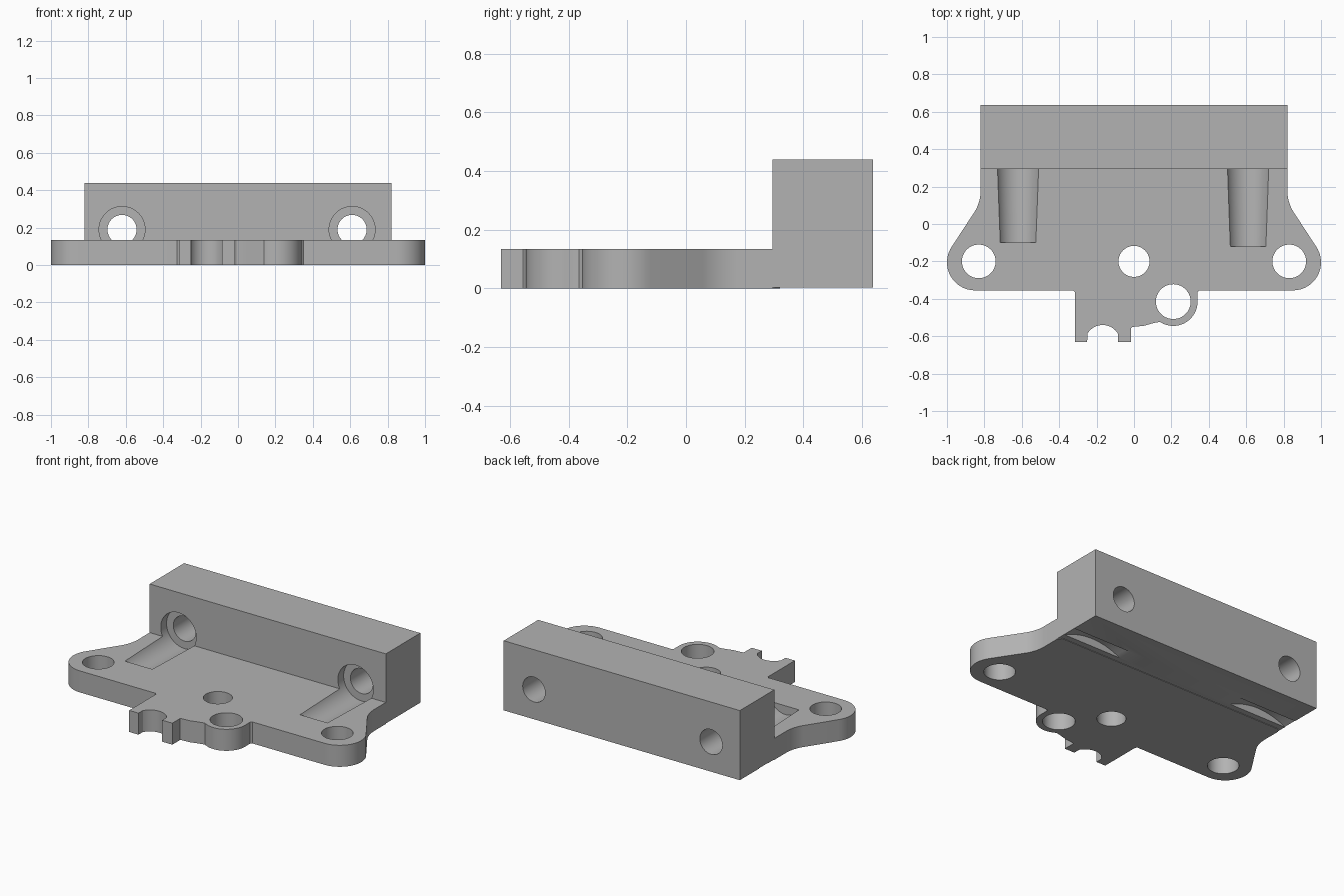
import bpy, bmesh, math
from mathutils import Matrix, Vector

if "Cube" in bpy.data.objects:
    bpy.data.objects.remove(bpy.data.objects["Cube"], do_unlink=True)

grey = bpy.data.materials.new("plain_grey")
grey.use_nodes = True
grey.diffuse_color = (0.45, 0.45, 0.45, 1)
grey.node_tree.nodes["Principled BSDF"].inputs["Base Color"].default_value = (0.45, 0.45, 0.45, 1)


def make_object(name, bm):
    bmesh.ops.recalc_face_normals(bm, faces=bm.faces)
    mesh = bpy.data.meshes.new(name)
    bm.to_mesh(mesh)
    bm.free()
    mesh.materials.append(grey)
    obj = bpy.data.objects.new(name, mesh)
    bpy.context.collection.objects.link(obj)
    return obj


def prism(name, points, offset):
    """Extrude a closed 3D outline along an offset."""
    bm = bmesh.new()
    face = bm.faces.new([bm.verts.new(p) for p in points])
    extruded = bmesh.ops.extrude_face_region(bm, geom=[face])["geom"]
    moved = [v for v in extruded if isinstance(v, bmesh.types.BMVert)]
    bmesh.ops.translate(bm, verts=moved, vec=offset)
    return make_object(name, bm)


def cone(name, start, end, r1, r2):
    """Round solid between two points."""
    a, b = Vector(start), Vector(end)
    turn = (b - a).to_track_quat("Z", "Y").to_matrix().to_4x4()
    bm = bmesh.new()
    bmesh.ops.create_cone(bm, cap_ends=True, segments=64, radius1=r1, radius2=r2,
                          depth=(b - a).length,
                          matrix=Matrix.Translation((a + b) / 2) @ turn)
    return make_object(name, bm)


def arc(cx, cy, r, a0, a1, n=16):
    angles = [math.radians(a0 + (a1 - a0) * i / n) for i in range(n + 1)]
    return [(cx + r * math.cos(a), cy + r * math.sin(a)) for a in angles]


def combine(body, tool, operation):
    """Apply a boolean and remove the tool."""
    tool.hide_render = True
    mod = body.modifiers.new("combine", "BOOLEAN")
    mod.operation, mod.solver, mod.object = operation, "EXACT", tool
    bpy.context.view_layer.update()
    graph = bpy.context.evaluated_depsgraph_get()
    mesh = bpy.data.meshes.new_from_object(body.evaluated_get(graph))
    body.modifiers.clear()
    body.data = mesh
    bpy.data.objects.remove(tool, do_unlink=True)


# Plate outline: rounded ear, flared flank and the edge under the bar
ear = (arc(0.85, -0.205, 0.15, -90, 35) + arc(1.04, 0.18, 0.22, 215, 180)
       + [(0.82, 0.295), (0.80, 0.32)])
left_ear = [(-x, y) for x, y in reversed(ear)]

# Front tab: notched fork, then the round boss
tab = ([(-0.325, -0.355), (-0.315, -0.365), (-0.315, -0.63), (-0.25, -0.63)]
       + arc(-0.1675, -0.635, 0.095, 150, 30)
       + [(-0.085, -0.63), (-0.015, -0.63), (-0.015, -0.555), (-0.008, -0.55),
          (0.05, -0.545), (0.115, -0.527)]
       + arc(0.21, -0.415, 0.13, -123, 8)
       + [(0.34, -0.365), (0.35, -0.355)])

outline = [(x, y, 0) for x, y in ear + left_ear + tab]
body = prism("mounting_bracket", outline, (0, 0, 0.135))

# Rear bar
bar = prism("rear_bar", [(-0.82, 0.295, 0.003), (0.82, 0.295, 0.003),
                         (0.82, 0.637, 0.003), (-0.82, 0.637, 0.003)], (0, 0, 0.437))
combine(body, bar, "UNION")

# Vertical holes through the plate
for x, y, r in [(-0.83, -0.2, 0.09), (0.83, -0.2, 0.09), (0, -0.2, 0.083), (0.21, -0.415, 0.093)]:
    combine(body, cone("plate_hole", (x, y, -0.1), (x, y, 0.3), r, r), "DIFFERENCE")

# Tapered grooves with counterbores, bolt holes and shallow arched slots beneath
for x, front in [(-0.62, -0.1), (0.61, -0.12)]:
    combine(body, cone("groove", (x, 0.355, 0.19), (x, front, 0.19), 0.125, 0.11), "DIFFERENCE")
    combine(body, cone("bolt_hole", (x, 0.3, 0.19), (x, 0.8, 0.19), 0.078, 0.078), "DIFFERENCE")
    steps = [i / 8 - 1 for i in range(17)]
    arch = [(x + 0.205 * t, 0.358, 0.003 + 0.05 * (1 - t * t)) for t in steps]
    arch += [(x + 0.205, 0.358, -0.05), (x - 0.205, 0.358, -0.05)]
    combine(body, prism("slot", arch, (0, 0.09, 0)), "DIFFERENCE")

# Smooth the curved walls, keep the edges sharp
bpy.ops.object.select_all(action="DESELECT")
body.select_set(True)
bpy.context.view_layer.objects.active = body
bpy.ops.object.shade_smooth_by_angle(angle=math.radians(30))
